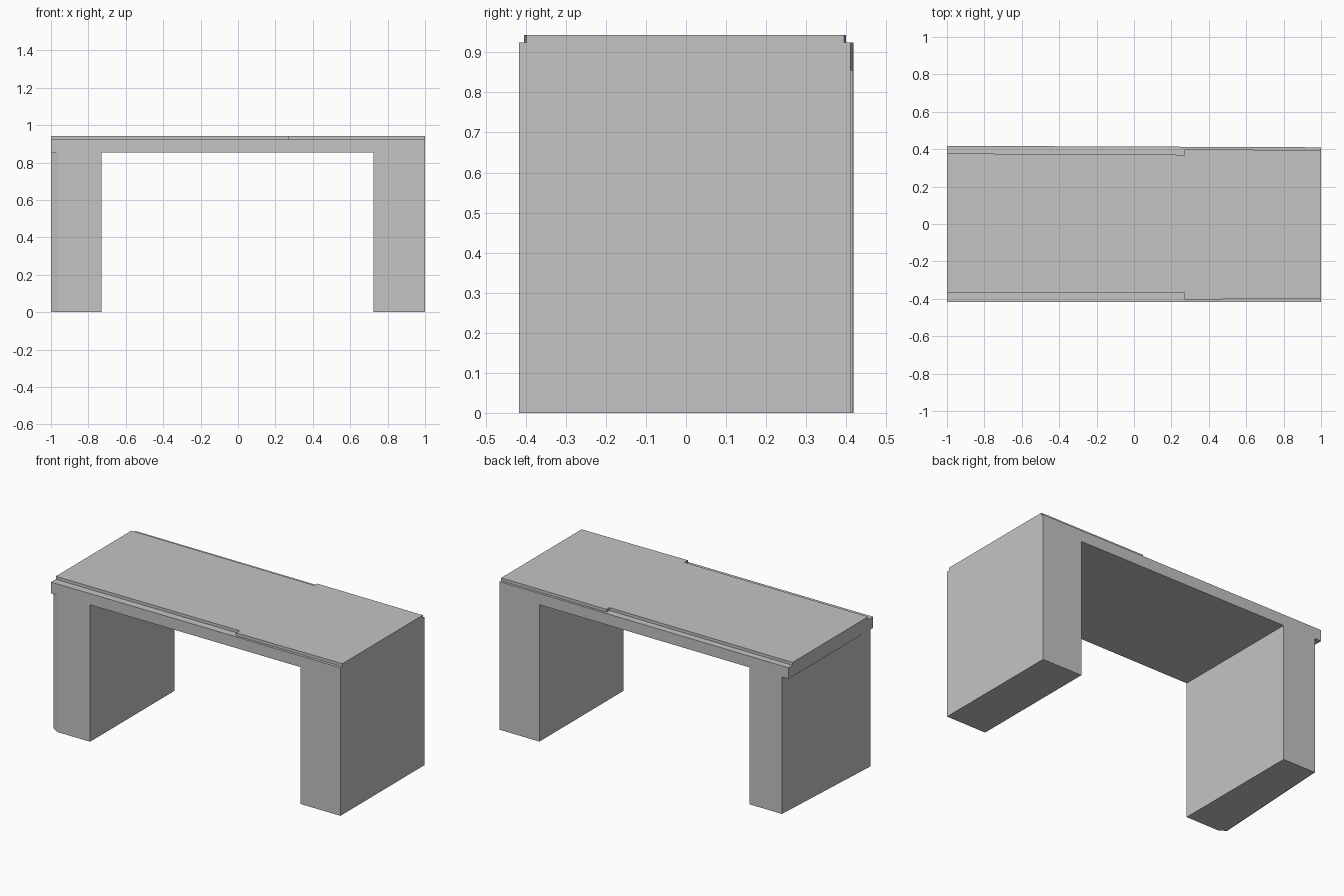
import bpy
import bmesh

cube = bpy.data.objects.get("Cube")
if cube:
    bpy.data.objects.remove(cube, do_unlink=True)

grey = bpy.data.materials.new("plain_grey")
grey.use_nodes = True
grey.diffuse_color = (0.55, 0.55, 0.55, 1)
grey.node_tree.nodes["Principled BSDF"].inputs["Base Color"].default_value = grey.diffuse_color


def prism(name, plan, bottom, top, bottom_cap=True, top_cap=True):
    """Raise a counter-clockwise plan outline into a flat-sided block."""
    bm = bmesh.new()
    low = [bm.verts.new((x, y, bottom)) for x, y in plan]
    high = [bm.verts.new((x, y, top)) for x, y in plan]
    for i in range(len(plan)):
        j = (i + 1) % len(plan)
        bm.faces.new((low[i], low[j], high[j], high[i]))
    if bottom_cap:
        bm.faces.new(low[::-1])
    if top_cap:
        bm.faces.new(high)
    mesh = bpy.data.meshes.new(name)
    bm.to_mesh(mesh)
    bm.free()
    mesh.materials.append(grey)
    obj = bpy.data.objects.new(name, mesh)
    bpy.context.collection.objects.link(obj)
    return obj


FRONT = -0.417
SOFFIT, LEDGE, TOP = 0.855, 0.925, 0.943


def back(x):
    """The rear wall runs very slightly out of square."""
    return 0.414 - 0.004 * x


# Beam spanning both supports
prism("beam", [(-1, FRONT), (1, FRONT), (1, back(1)), (-1, back(-1))], SOFFIT, LEDGE)

# Plain rectangular support
prism("left_support",
      [(0.725, FRONT), (1, FRONT), (1, back(1)), (0.725, back(0.725))],
      0, SOFFIT, top_cap=False)

# Support with a slanted outer wall and a clipped front corner
prism("right_support",
      [(-0.957, FRONT), (-0.73, FRONT), (-0.73, back(-0.73)),
       (-0.955, back(-0.955)), (-1, -0.39)],
      0, SOFFIT, top_cap=False)

# Raised deck, wider past the step
STEP = 0.27
prism("deck",
      [(-1, -0.37), (STEP, -0.37), (STEP, -0.404), (1, -0.398),
       (1, 0.395), (STEP, 0.399), (STEP, 0.37), (-1, 0.377)],
      LEDGE, TOP, bottom_cap=False)
